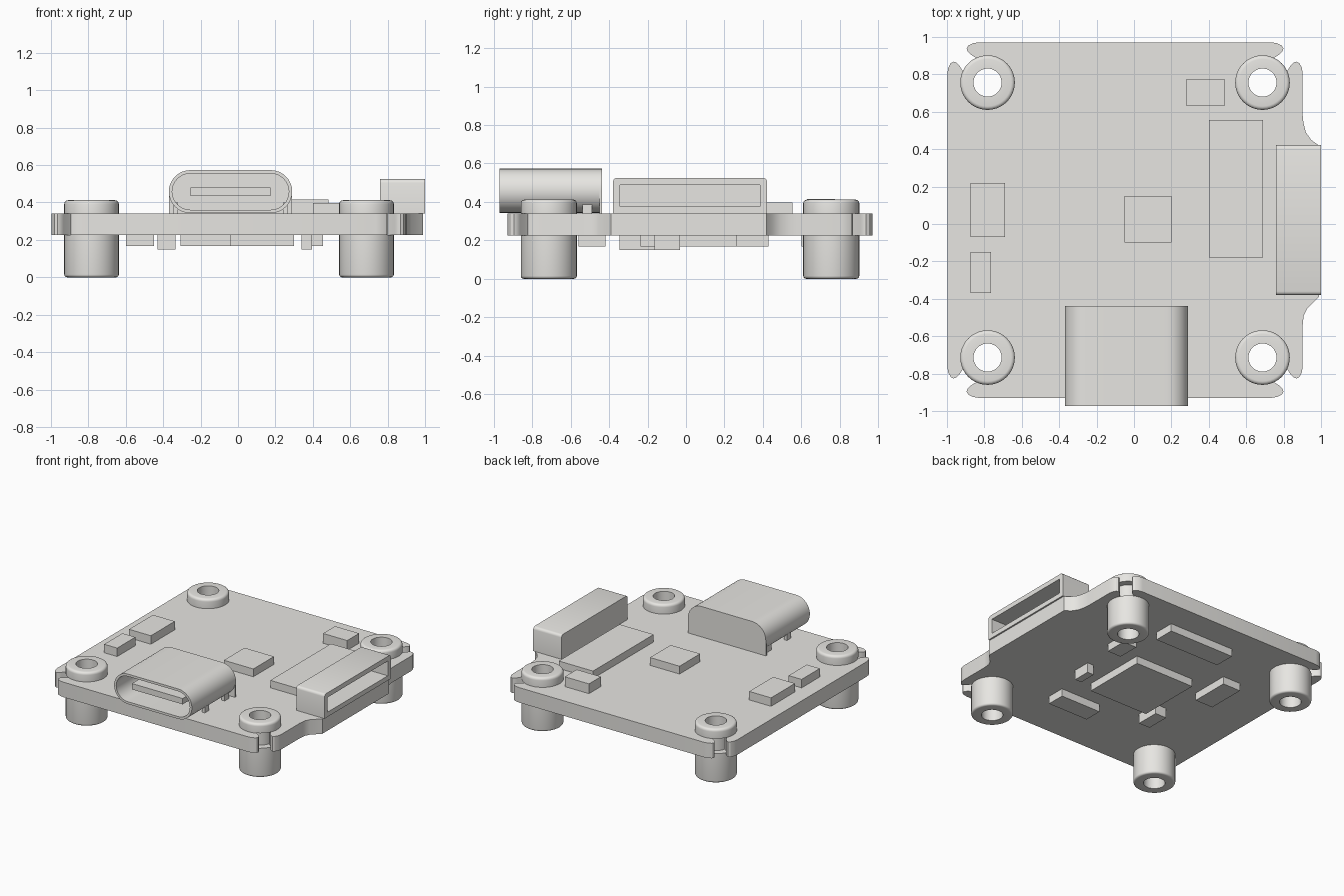
import bpy, bmesh
from math import cos, sin, pi, radians

if "Cube" in bpy.data.objects:
    bpy.data.objects.remove(bpy.data.objects["Cube"])

pale = bpy.data.materials.new("pale_grey")
pale.diffuse_color = (0.8, 0.79, 0.76, 1)
pale.use_nodes = True
pale.node_tree.nodes["Principled BSDF"].inputs["Base Color"].default_value = pale.diffuse_color


def finish(name, bm):
    bmesh.ops.recalc_face_normals(bm, faces=bm.faces)
    me = bpy.data.meshes.new(name)
    bm.to_mesh(me)
    bm.free()
    me.materials.append(pale)
    me.shade_smooth()
    me.set_sharp_from_angle(angle=radians(32))
    ob = bpy.data.objects.new(name, me)
    bpy.context.collection.objects.link(ob)
    return ob


def prism(name, pts, axis, lo, hi, recess=None):
    """Extrude a 2D outline along an axis; recess = (end position, rim, depth)."""
    place = {'x': lambda p, t: (t, p[0], p[1]),
             'y': lambda p, t: (p[0], t, p[1]),
             'z': lambda p, t: (p[0], p[1], t)}[axis]
    i = 'xyz'.index(axis)
    bm = bmesh.new()
    a = [bm.verts.new(place(p, lo)) for p in pts]
    b = [bm.verts.new(place(p, hi)) for p in pts]
    n = len(pts)
    bm.faces.new(a)
    bm.faces.new(b[::-1])
    for k in range(n):
        bm.faces.new((a[k], b[k], b[(k + 1) % n], a[(k + 1) % n]))
    bmesh.ops.recalc_face_normals(bm, faces=bm.faces)
    if recess:
        end, rim, depth = recess
        cap = [f for f in bm.faces if all(abs(v.co[i] - end) < 1e-5 for v in f.verts)]
        bmesh.ops.inset_region(bm, faces=cap, thickness=rim, use_even_offset=True)
        new = bmesh.ops.extrude_discrete_faces(bm, faces=cap)['faces']
        for v in new[0].verts:
            v.co[i] += depth
    return finish(name, bm)


def box(name, x0, x1, y0, y1, z0, z1):
    return prism(name, [(x0, y0), (x1, y0), (x1, y1), (x0, y1)], 'z', z0, z1)


def arc(cx, cy, r, a0, a1, n):
    return [(cx + r * cos(radians(a0 + (a1 - a0) * k / n)),
             cy + r * sin(radians(a0 + (a1 - a0) * k / n))) for k in range(n + 1)]


BOT, TOP = 0.225, 0.34
CX, CY, H = -0.048, 0.021, 0.735

# board: each corner has a slotted round notch for a grommet
lobe = [(0.05, 0.215), (0.08, 0.21), (0.104, 0.197), (0.112, 0.182), (0.107, 0.167),
        (0.09, 0.15), (0.05, 0.125)]
corner = [(v, u) for u, v in lobe] + arc(0, 0, 0.1, 15, -285, 30) + lobe[::-1]
outline = []
for k, (sx, sy) in enumerate([(1, 1), (-1, 1), (-1, -1), (1, -1)]):
    c, s = round(cos(k * pi / 2)), round(sin(k * pi / 2))
    outline += [(CX + sx * H + c * u - s * v, CY + sy * H + s * u + c * v) for u, v in corner]
outline += [(0.902, -0.54), (0.907, -0.49), (0.924, -0.455), (0.988, -0.39), (0.988, 0.42),
            (0.947, 0.45), (0.919, 0.49), (0.906, 0.54), (0.902, 0.58)]
prism("circuit_board", outline, 'z', BOT, TOP)

# grommets: lathed spools with a through hole
profile = ([(0.075, 0.0)] + arc(0.131, 0.015, 0.015, -90, 0, 4)
           + [(0.146, BOT), (0.095, BOT), (0.095, TOP), (0.146, TOP)]
           + arc(0.126, 0.392, 0.02, 0, 90, 4) + [(0.075, 0.412)])
for gx in (-1, 1):
    for gy in (-1, 1):
        bm = bmesh.new()
        N = 40
        rings = [[bm.verts.new((CX + gx * H + r * cos(2 * pi * j / N),
                                CY + gy * H + r * sin(2 * pi * j / N), z))
                  for j in range(N)] for r, z in profile]
        for q, ring in enumerate(rings):
            nxt = rings[(q + 1) % len(rings)]
            for j in range(N):
                bm.faces.new((ring[j], ring[(j + 1) % N], nxt[(j + 1) % N], nxt[j]))
        finish("grommet", bm)

# oval port: hollow shell, tongue, square-footed rear plate and legs
PX, PZ, R, W = -0.04, 0.458, 0.115, 0.33
right_end = arc(PX + W - R, PZ, R, -90, 90, 16)
left_end = arc(PX - W + R, PZ, R, 90, 270, 16)
prism("port_shell", right_end + left_end, 'y', -0.972, -0.45, recess=(-0.972, 0.018, 0.42))
prism("port_rear_plate", [(PX - W, TOP), (PX + W, TOP)] + right_end[8:] + left_end[:9],
      'y', -0.45, -0.438)
box("port_tongue", -0.255, 0.175, -0.92, -0.54, 0.435, 0.48)
for sx in (-1, 1):
    for y in (-0.78, -0.54):
        xs = sorted((PX + sx * (W - 0.05), PX + sx * (W - 0.025)))
        box("port_leg", *xs, y, y + 0.05, TOP - 0.01, 0.40)

# side connector with a rectangular socket
y0, y1, z1, r = -0.38, 0.422, 0.525, 0.02
prism("side_connector", [(y0, TOP), (y1, TOP)] + arc(y1 - r, z1 - r, r, 0, 90, 3)
      + arc(y0 + r, z1 - r, r, 90, 180, 3), 'x', 0.76, 1.0, recess=(1.0, 0.036, -0.19))

# chips on the upper face: x0, x1, y0, y1, top
for x0, x1, y0, y1, z in [(-0.05, 0.20, -0.10, 0.15, 0.40), (0.40, 0.69, -0.18, 0.555, 0.397),
                          (0.28, 0.485, 0.63, 0.775, 0.415), (-0.875, -0.69, -0.07, 0.22, 0.405),
                          (-0.875, -0.765, -0.37, -0.15, 0.405)]:
    box("upper_chip", x0, x1, y0, y1, TOP, z)

# chips on the lower face: x0, x1, y0, y1, bottom
for x0, x1, y0, y1, z in [(-0.307, 0.193, -0.237, 0.263, 0.167), (-0.25, 0.30, 0.60, 0.76, 0.167),
                          (-0.04, 0.30, -0.56, -0.42, 0.167), (-0.60, -0.45, 0.13, 0.43, 0.167),
                          (-0.43, -0.335, -0.345, -0.165, 0.15),
                          (0.34, 0.395, -0.165, -0.03, 0.15), (0.34, 0.455, 0.26, 0.43, 0.167)]:
    box("lower_chip", x0, x1, y0, y1, z, BOT)
